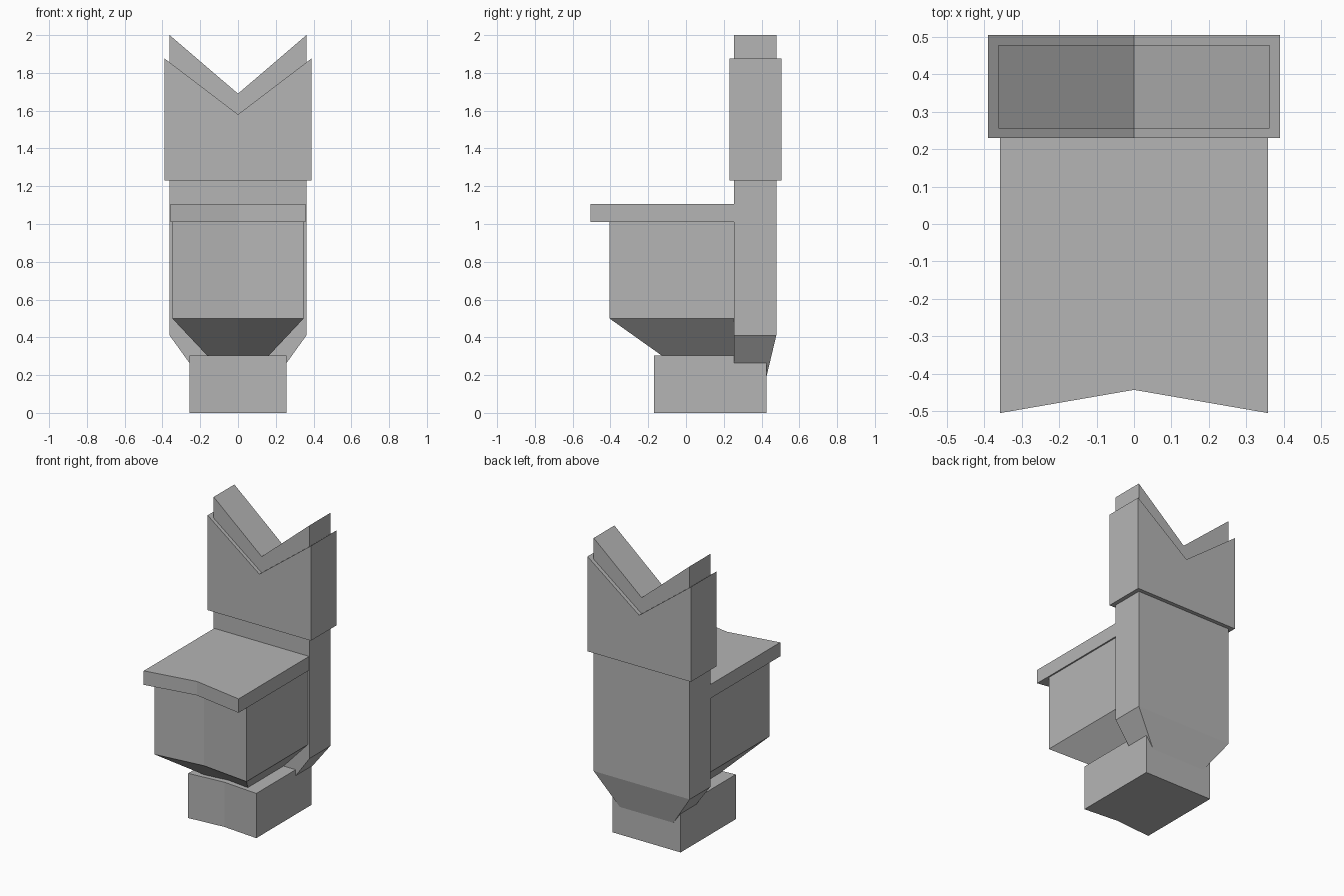
import bpy
import bmesh

if "Cube" in bpy.data.objects:
    bpy.data.objects.remove(bpy.data.objects["Cube"])

grey = bpy.data.materials.new("plain grey")
grey.diffuse_color = (0.46, 0.46, 0.46, 1.0)
grey.use_nodes = True
grey.node_tree.nodes["Principled BSDF"].inputs["Base Color"].default_value = grey.diffuse_color


def ring(half, front, back, z, notch=0.0, z_mid=None):
    """Six-point outline; the middle may be set back (notch) or dropped (z_mid)."""
    zm = z if z_mid is None else z_mid
    return [(-half, front, z), (0, front + notch, zm), (half, front, z),
            (half, back, z), (0, back, zm), (-half, back, z)]


def loft(name, rings):
    """Solid through a stack of rings listed from bottom to top."""
    bm = bmesh.new()
    loops = [[bm.verts.new(p) for p in r] for r in rings]
    for low, high in zip(loops, loops[1:]):
        for i in range(6):
            j = (i + 1) % 6
            bm.faces.new((low[i], low[j], high[j], high[i]))
    for cap in (loops[0], loops[-1]):
        bm.faces.new([cap[i] for i in (0, 1, 4, 5)])
        bm.faces.new([cap[i] for i in (1, 2, 3, 4)])
    bmesh.ops.recalc_face_normals(bm, faces=bm.faces)
    # merge the flat halves into single faces
    bmesh.ops.dissolve_limit(bm, angle_limit=0.01, verts=bm.verts, edges=bm.edges)
    mesh = bpy.data.meshes.new(name)
    bm.to_mesh(mesh)
    bm.free()
    mesh.materials.append(grey)
    obj = bpy.data.objects.new(name, mesh)
    bpy.context.collection.objects.link(obj)
    return obj


# Foot block with a slightly creased front
loft("foot", [ring(0.257, -0.17, 0.425, 0.0, 0.022),
              ring(0.257, -0.17, 0.425, 0.305, 0.022)])

# Bowl with tapered underside running into the foot
loft("bowl", [ring(0.113, -0.053, 0.255, 0.25, 0.015),
              ring(0.348, -0.405, 0.255, 0.50, 0.04),
              ring(0.348, -0.405, 0.255, 1.01, 0.04)])

# Seat slab with a notched front edge
loft("seat", [ring(0.358, -0.505, 0.255, 1.01, 0.062),
              ring(0.358, -0.505, 0.255, 1.105, 0.062)])

# Back column: tapered foot, V-shaped top
loft("back_column", [ring(0.175, 0.255, 0.416, 0.15),
                     ring(0.362, 0.255, 0.478, 0.41),
                     ring(0.362, 0.255, 0.478, 2.0, z_mid=1.69)])

# Wider sleeve round the upper column, with the same V cut
loft("back_sleeve", [ring(0.39, 0.23, 0.505, 1.23),
                     ring(0.39, 0.23, 0.505, 1.877, z_mid=1.58)])
